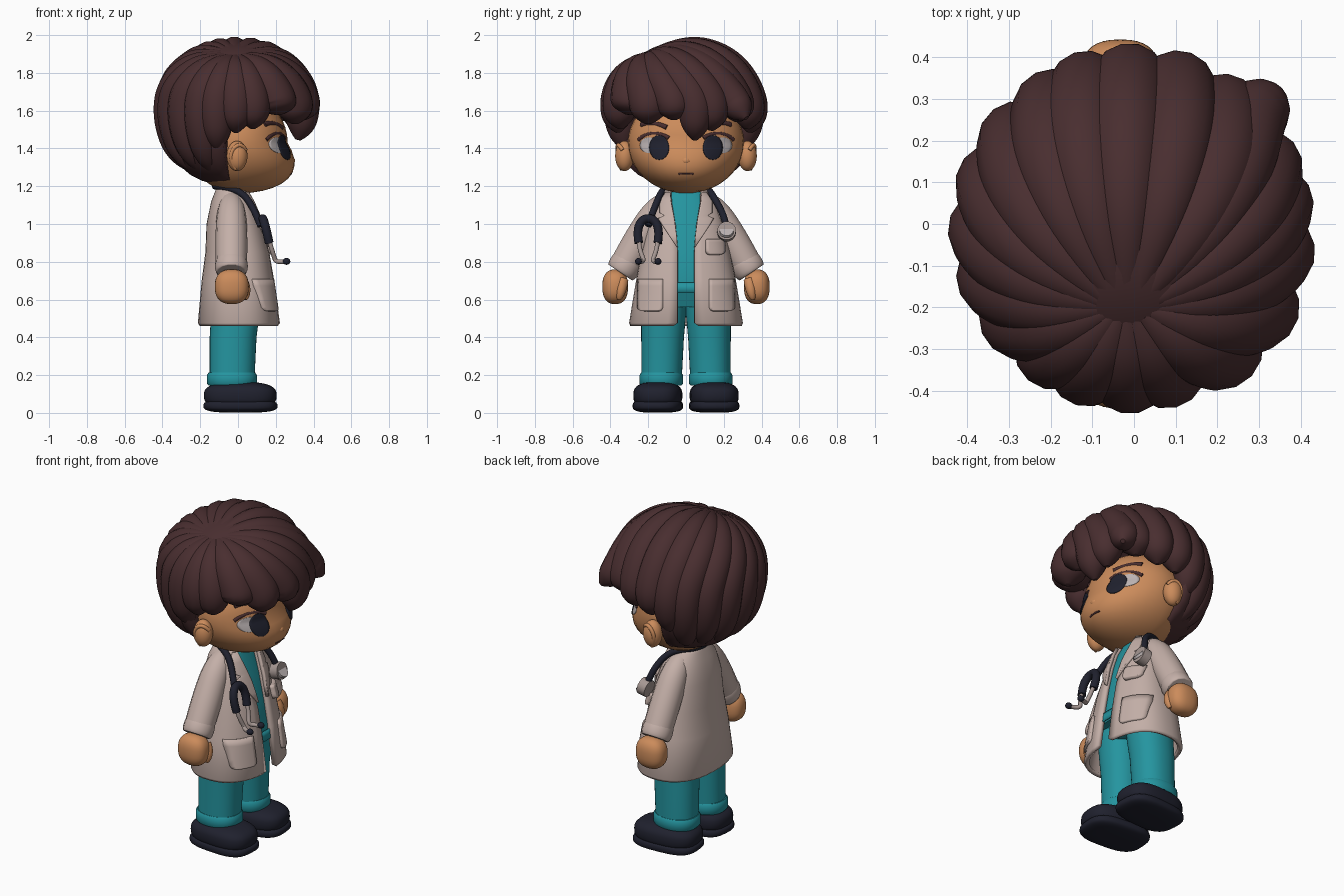
import bpy, bmesh
from math import sin, cos, pi, radians, asin
from mathutils import Vector

cube = bpy.data.objects.get("Cube")
if cube:
    bpy.data.objects.remove(cube)
built = []


def material(name, r, g, b):
    m = bpy.data.materials.new(name)
    m.use_nodes = True
    m.diffuse_color = (r, g, b, 1)
    m.node_tree.nodes["Principled BSDF"].inputs["Base Color"].default_value = (r, g, b, 1)
    return m


HAIR = material("dark brown hair", .066, .027, .029)
SKIN = material("tan skin", .6, .26, .105)
COAT = material("warm white coat", .55, .43, .39)
TEAL = material("teal scrubs", .018, .3, .35)
NAVY = material("dark navy", .014, .015, .027)
METAL = material("pale metal", .38, .31, .29)
WHITE = material("eye white", .5, .45, .45)


def add(name, verts, faces, mat, solid=0):
    me = bpy.data.meshes.new(name)
    me.from_pydata(verts, [], faces)
    me.materials.append(mat)
    ob = bpy.data.objects.new(name, me)
    bpy.context.collection.objects.link(ob)
    if solid:
        mod = ob.modifiers.new("thickness", "SOLIDIFY")
        mod.thickness, mod.offset = solid, -1
    built.append(ob)
    return ob


def grid(rows, cols, wrap=False):
    span = cols if wrap else cols - 1
    return [(i * cols + j, i * cols + (j + 1) % cols, (i + 1) * cols + (j + 1) % cols,
             (i + 1) * cols + j) for i in range(rows - 1) for j in range(span)]


def spow(v, e):
    return abs(v) ** e * (1 if v > 0 else -1)


def blob(name, centre, radii, mat, e=1, shape=None, turn=0):
    """Rounded superellipsoid, optionally reshaped by a function of its unit point."""
    bm = bmesh.new()
    bmesh.ops.create_uvsphere(bm, u_segments=32, v_segments=20, radius=1)
    for v in bm.verts:
        p = Vector([spow(c, e) for c in v.co])
        v.co = shape(p) if shape else Vector([c * r for c, r in zip(p, radii)])
    ob = add(name, [], [], mat)
    bm.to_mesh(ob.data)
    bm.free()
    ob.location, ob.rotation_euler.z = centre, turn
    return ob


def tubes(name, paths, mat):
    """Smooth round tubes through (x, y, z, radius) points."""
    cu = bpy.data.curves.new(name, "CURVE")
    cu.dimensions, cu.bevel_depth, cu.bevel_resolution = "3D", 1, 5
    cu.use_fill_caps, cu.resolution_u = True, 7
    for path in paths:
        sp = cu.splines.new("NURBS")
        sp.points.add(len(path) - 1)
        for pt, (x, y, z, r) in zip(sp.points, path):
            pt.co, pt.radius = (x, y, z, 1), r
        sp.order_u, sp.use_endpoint_u = min(4, len(path)), True
    tmp = bpy.data.objects.new(name + "_path", cu)
    bpy.context.collection.objects.link(tmp)
    dg = bpy.context.evaluated_depsgraph_get()
    me = bpy.data.meshes.new_from_object(tmp.evaluated_get(dg))
    bpy.data.objects.remove(tmp)
    me.name = name
    me.materials.clear()
    me.materials.append(mat)
    ob = bpy.data.objects.new(name, me)
    bpy.context.collection.objects.link(ob)
    built.append(ob)


def loft(name, rings, mat, n=2.4, gaps=None, solid=0):
    """Stacked oval rings (z, x, y, rx, ry); gaps leave the front open."""
    cols, verts = 40, []
    for k, (z, xc, yc, rx, ry) in enumerate(rings):
        a0 = asin((min(.95, gaps[k] / ry)) ** (n / 2)) if gaps else 0
        for j in range(cols):
            a = a0 + (2 * pi - 2 * a0) * j / (cols - 1 if gaps else cols)
            verts.append((xc + rx * spow(cos(a), 2 / n), yc + ry * spow(sin(a), 2 / n), z))
    faces = grid(len(rings), cols, not gaps)
    if not gaps:
        faces += [tuple(reversed(range(cols))), tuple(range(len(verts) - cols, len(verts)))]
    return add(name, verts, faces, mat, solid)


def patch(name, surf, rows, mat, side=1, lift=.008, solid=.008):
    """Thin plate hugging a surface, from rows (z, y0, y1) with rising z."""
    cols, verts = 9, []
    for z, y0, y1 in rows:
        lo, hi = sorted((y0 * side, y1 * side))
        for j in range(cols):
            y = lo + (hi - lo) * j / (cols - 1)
            verts.append((surf(y, z) + lift, y, z))
    return add(name, verts, grid(len(rows), cols), mat, solid)


def oval(y, z, ry, rz):
    angles = [pi * (k / 14 - .5) * .97 for k in range(15)]
    return [(z + rz * sin(a), y - ry * cos(a), y + ry * cos(a)) for a in angles]


# Head, with a fuller lower face
HZ, HX, HY, HH = 1.43, .263, .308, .268


def head_shape(p):
    return Vector((p.x * (HX + (.16 * max(0, -p.z) if p.x > 0 else 0)), p.y * HY, p.z * HH))


def face_x(y, z):
    d = (z - HZ) / HH
    return max(0, 1 - (y / HY) ** 2 - d * d) ** .5 * (HX + .16 * max(0, -d))


def on_face(points, r):
    return [(face_x(y, z) - r * .4, y, z, r) for y, z in points]


blob("head", (0, 0, HZ), None, SKIN, shape=head_shape)
blob("nose", (.28, 0, 1.335), (.022, .026, .022), SKIN)
blob("neck", (-.03, 0, 1.15), (.06, .06, .08), SKIN)
tubes("mouth", [on_face([(-.04, 1.265), (0, 1.27), (.04, 1.265)], .005)], HAIR)

for side, word in ((1, "left"), (-1, "right")):
    patch(word + "_eye_white", face_x, oval(.195, 1.417, .05, .042), WHITE, side, .002, .006)
    patch(word + "_iris", face_x, oval(.143, 1.405, .052, .065), NAVY, side, .004, .008)
    tubes(word + "_lash", [on_face([(side * y, z) for y, z in
          ((.25, 1.445), (.21, 1.485), (.14, 1.49), (.09, 1.455))], .011)], HAIR)
    tubes(word + "_brow", [on_face([(side * y, z) for y, z in
          ((.235, 1.525), (.18, 1.545), (.1, 1.51))], .014)], HAIR)
    blob(word + "_ear", (-.005, side * .325, 1.36), (.055, .05, .08), SKIN)
    tubes(word + "_ear_rim", [[(x, side * y, z, .011) for x, y, z in
          ((.04, .335, 1.39), (.02, .36, 1.43), (-.035, .365, 1.41),
           (-.045, .36, 1.34), (-.01, .34, 1.29))]], SKIN)


# Hair: a cap plus thick locks sweeping out from the crown
def hair_point(d, scale=1):
    n, rz = (2, .338) if d.z > 0 else (2.5, .365)
    h = Vector((d.x, d.y)).length
    r = ((h / .355) ** n + (abs(d.z) / rz) ** n) ** (-1 / n)
    return Vector((-.005, -.01, 1.6)) + d * r * scale


def lock(az, z_end, flick=1, width=.096):
    a = radians(az)
    out = Vector((cos(a), sin(a), 0))
    mid = (out + Vector((0, 0, .15))).normalized()
    end = (out * (.22 if z_end < 1.35 else .36) + Vector((0, 0, z_end - 1.6))).normalized()
    crown = Vector((.06 * cos(a) - .01, -.19 + .03 * sin(a), .3)).normalized()
    path = []
    for t, w in ((0, .3), (.15, .65), (.3, .9), (.48, 1), (.65, 1.02), (.8, .95), (.92, .72), (1, .15)):
        d = crown.slerp(mid, t / .65) if t <= .65 else mid.slerp(end, (t - .65) / .35)
        path.append((*hair_point(d, 1 + (flick - 1) * t ** 3), w * width))
    return path


fringe = [lock(*v) for v in (
    (-76, 1.5, .98), (-53, 1.58, 1.05, .105), (-32, 1.53, 1.03, .105), (-9, 1.55), (10, 1.43, .97),
    (25, 1.49, .98), (43, 1.57, 1.36, .085), (52, 1.54, 1.02), (72, 1.5))]
sides = [lock(s * az, z) for s in (1, -1) for az, z in ((91, 1.48), (108, 1.36))]
back = [lock(az, 1.24 + .03 * (k % 2)) for k, az in enumerate(range(123, 250, 19))]
tubes("hair_locks", fringe + sides + back, HAIR)

cap = blob("hair_cap", (0, 0, 0), None, HAIR, shape=lambda p: hair_point(p.normalized(), 1.09))
bm = bmesh.new()
bm.from_mesh(cap.data)
gone = [f for f in bm.faces if f.calc_center_median().x > -.06 and f.calc_center_median().z < 1.57]
bmesh.ops.delete(bm, geom=gone, context="FACES")
bm.to_mesh(cap.data)
bm.free()
mod = cap.modifiers.new("thickness", "SOLIDIFY")
mod.thickness, mod.offset = .09, -1

# Coat, open down the front, and the shirt below it
coat_rings = [(.46, .005, 0, .208, .295), (.475, .005, 0, .218, .302), (.7, 0, 0, .193, .265),
              (.85, -.003, 0, .17, .235), (1.0, -.02, 0, .147, .205),
              (1.12, -.03, 0, .112, .165), (1.17, -.03, 0, .092, .125), (1.2, -.03, 0, .082, .1)]
loft("coat", coat_rings, COAT, gaps=[.065, .045, .045, .045, .058, .08, .085, .088], solid=.025)
loft("shirt", [(.64, 0, 0, .165, .24)] + [(z, x, 0, rx - .022, ry - .025)
     for z, x, y, rx, ry in coat_rings[2:-1]], TEAL)
loft("hips", [(.56, -.01, 0, .1, .2), (.68, 0, 0, .14, .22)], TEAL)


def coat_x(y, z):
    for a, b in zip(coat_rings, coat_rings[1:]):
        if z <= b[0]:
            break
    t = (z - a[0]) / (b[0] - a[0])
    x, _, rx, ry = [p + (q - p) * t for p, q in zip(a[1:], b[1:])]
    return x + rx * (1 - min(.97, abs(y) / ry) ** 2.4) ** (1 / 2.4)


patch("shirt_hem", lambda y, z: coat_x(y, z) - .02,
      [(.635, -.07, .07), (.665, -.07, .07), (.69, -.07, .07)], TEAL)


def pocket(name, y0, y1, z0, z1, side, lift=.014):
    c = .02
    rows = [(z0, y0 + c, y1 - c), (z0 + c / 3, y0 + c / 3, y1 - c / 3), (z0 + c, y0, y1)]
    rows += [(z0 + c + (z1 - z0 - c) * k / 4, y0, y1) for k in (1, 2, 3, 4)]
    patch(name, coat_x, rows, COAT, side, lift, lift + .01)


pocket("chest_pocket", .11, .21, .84, .92, 1, .026)
for side, word in ((1, "left"), (-1, "right")):
    pocket(word + "_pocket", .125, .26, .54, .71, side)
    patch(word + "_lapel", coat_x, [(.88, .045, .05), (.94, .05, .09), (1.0, .058, .13),
          (1.03, .062, .148), (1.045, .065, .115), (1.06, .068, .14), (1.12, .08, .14),
          (1.17, .085, .11)], COAT, side, .014, .018)
    # Sleeve, cuff and fist
    tubes(word + "_sleeve", [[(-.035, side * y, z, r) for y, z, r in
          ((.08, 1.13, .05), (.14, 1.095, .075), (.21, .98, .085), (.28, .86, .085),
           (.335, .76, .082))]], COAT)
    tubes(word + "_cuff", [[(-.035, side * y, z, r) for y, z, r in
          ((.305, .81, .08), (.31, .802, .088), (.342, .748, .092), (.346, .742, .075))]], COAT)
    blob(word + "_hand", (-.033, side * .375, .668), (.09, .068, .092), SKIN, .82)
    tubes(word + "_thumb", [[(.02, side * .335, .7, .03), (.045, side * .34, .66, .03),
          (.042, side * .35, .62, .025), (.038, side * .355, .6, .01)]], SKIN)
    # Trouser leg, turned-up cuff and shoe
    loft(word + "_leg", [(.15, -.032, side * .13, .118, .106), (.4, -.026, side * .124, .124, .113),
         (.52, -.015, side * .119, .128, .119), (.64, -.01, side * .119, .13, .123)], TEAL, 2.2)
    loft(word + "_leg_cuff", [(z, -.032, side * .131, .124 + d, .107 + d) for z, d in
         ((.145, 0), (.155, .008), (.2, .008), (.213, 0))], TEAL, 2.2)
    blob(word + "_shoe_upper", (.012, side * .149, .092), (.193, .128, .072), NAVY, .72, turn=side * .07)
    blob(word + "_shoe_sole", (.013, side * .149, .037), (.196, .131, .036), NAVY, .65, turn=side * .07)

# Stethoscope: neck tube, yoke, metal ear pieces and chest piece
tubes("stethoscope_tube", [[(x, y, z, .018) for x, y, z in (
    (.12, -.2, .99), (.1, -.185, 1.04), (.06, -.15, 1.13), (0, -.125, 1.18), (-.1, -.09, 1.2),
    (-.13, 0, 1.2), (-.1, .09, 1.2), (0, .125, 1.18), (.06, .16, 1.12), (.09, .2, 1.05),
    (.11, .215, .98))]], NAVY)
tubes("stethoscope_yoke", [[(x, -.2 + y, z, .023) for x, y, z in (
    (.165, -.05, .9), (.15, -.062, .97), (.135, -.035, 1.025), (.13, 0, 1.03),
    (.135, .035, 1.025), (.15, .062, .97), (.165, .05, .9))]], NAVY)
for k, s in enumerate((-1, 1)):
    tubes(f"ear_piece_{k + 1}", [[(x, -.2 + s * y, z, .012) for x, y, z in (
        (.165, .05, .91), (.185, .045, .85), (.195, .01, .8), (.21, .04, .8), (.25, .05, .8))]], METAL)
    blob(f"ear_tip_{k + 1}", (.257, -.2 + s * .052, .802), (.02, .018, .018), NAVY)
for name, mat, r0, r1, x0, x1 in (("chest_piece", METAL, .05, .05, .095, .145),
                                  ("chest_piece_face", WHITE, .038, .036, .14, .151)):
    tubes(name, [[(x0, .215, .955, r0), (x1, .215, .965, r1)]], mat)

# Smooth shading with sharp edges kept
bpy.ops.object.select_all(action="DESELECT")
for ob in built:
    ob.select_set(True)
bpy.context.view_layer.objects.active = built[0]
bpy.ops.object.shade_smooth_by_angle(angle=radians(45))
